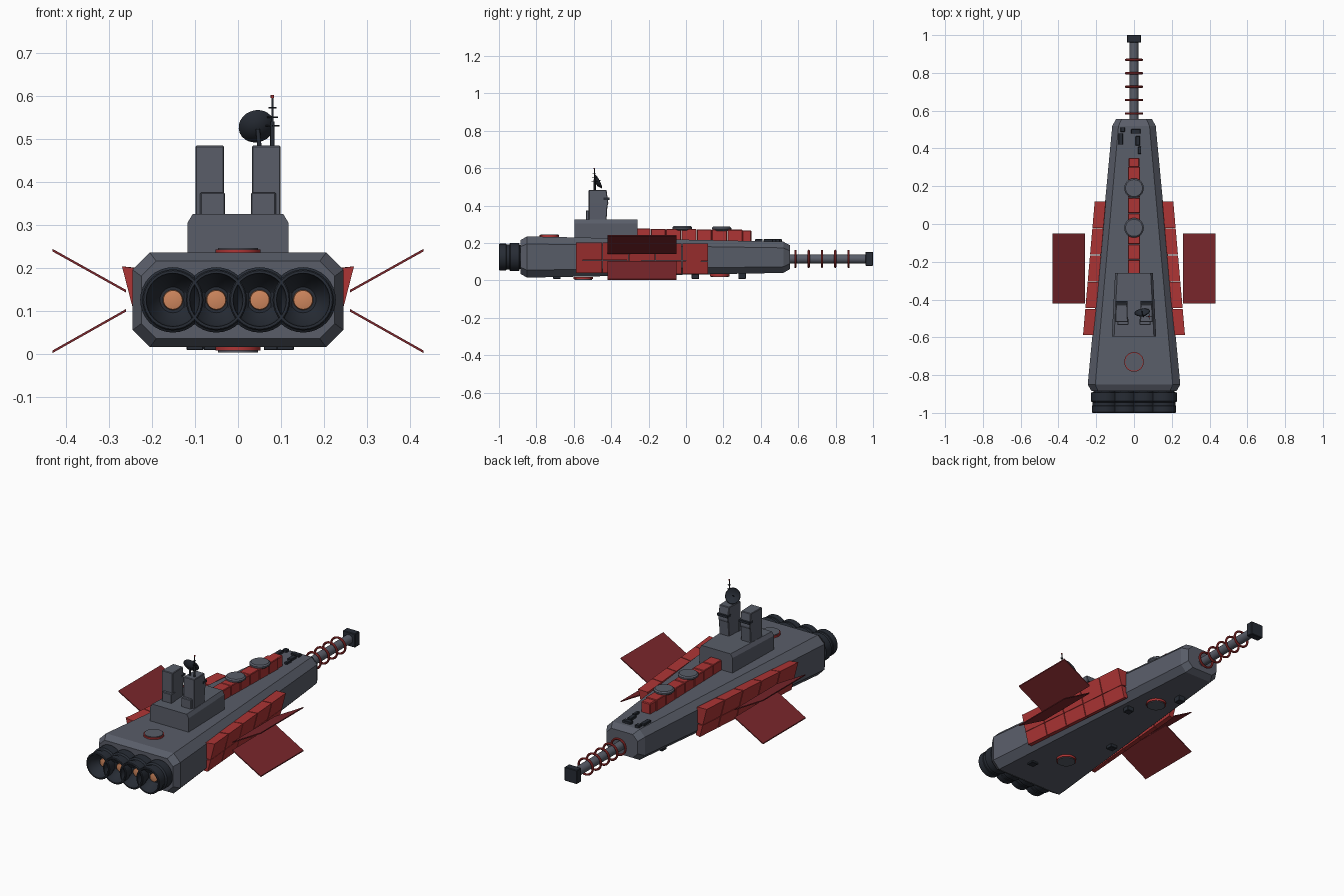
import bpy, bmesh, math
from mathutils import Vector, Matrix

if "Cube" in bpy.data.objects:
    bpy.data.objects.remove(bpy.data.objects["Cube"])


def material(name, rgb):
    m = bpy.data.materials.new(name)
    m.diffuse_color = (*rgb, 1)
    m.use_nodes = True
    m.node_tree.nodes["Principled BSDF"].inputs["Base Color"].default_value = m.diffuse_color
    return m


GREY = material("slate", (0.10, 0.11, 0.14))
DARK = material("gunmetal", (0.02, 0.025, 0.035))
RED = material("red_armour", (0.42, 0.035, 0.035))
WINE = material("dark_red", (0.2, 0.02, 0.025))
GLOW = material("engine_glow", (0.62, 0.24, 0.11))


def finish(name, bm, mat, smooth=False, bevel=0):
    bmesh.ops.recalc_face_normals(bm, faces=bm.faces)
    me = bpy.data.meshes.new(name)
    bm.to_mesh(me)
    bm.free()
    me.materials.append(mat)
    ob = bpy.data.objects.new(name, me)
    bpy.context.collection.objects.link(ob)
    if bevel:
        mod = ob.modifiers.new("bevel", 'BEVEL')
        mod.width, mod.segments = bevel, 1
    if smooth:
        bpy.ops.object.select_all(action='DESELECT')
        ob.select_set(True)
        bpy.context.view_layer.objects.active = ob
        bpy.ops.object.shade_smooth_by_angle(angle=math.radians(35))
    return ob


def loft(name, rings, mat, bevel=0):
    bm = bmesh.new()
    vs = [[bm.verts.new(p) for p in r] for r in rings]
    n = len(vs[0])
    for a, b in zip(vs, vs[1:]):
        for i in range(n):
            bm.faces.new((a[i], a[(i + 1) % n], b[(i + 1) % n], b[i]))
    bm.faces.new(vs[0])
    bm.faces.new(vs[-1])
    return finish(name, bm, mat, bevel=bevel)


def box(name, x, y, z, mat, bevel=0):
    rings = [[(x[0], v, z[0]), (x[1], v, z[0]), (x[1], v, z[1]), (x[0], v, z[1])] for v in y]
    return loft(name, rings, mat, bevel)


def lathe(name, profile, origin, axis, mat, n=24):
    """Revolve (radius, distance) points round an axis through origin."""
    bm = bmesh.new()
    vs = [bm.verts.new((r, 0, h)) for r, h in profile]
    es = [bm.edges.new(p) for p in zip(vs, vs[1:])]
    bmesh.ops.spin(bm, geom=vs + es, cent=(0, 0, 0), axis=(0, 0, 1),
                   angle=math.tau, steps=n, use_duplicate=False)
    bmesh.ops.remove_doubles(bm, verts=bm.verts, dist=1e-5)
    rot = Vector((0, 0, 1)).rotation_difference(Vector(axis)).to_matrix().to_4x4()
    bmesh.ops.transform(bm, matrix=Matrix.Translation(origin) @ rot, verts=bm.verts)
    return finish(name, bm, mat, smooth=True)


def rod(name, a, b, r, mat, n=12):
    d = Vector(b) - Vector(a)
    return lathe(name, [(0, 0), (r, 0), (r, d.length), (0, d.length)], a, d, mat, n)


# Hull: tapered octagonal loft with chamfered ends
def hull_ring(y, w, zb, zt, c):
    return [(-w, y, zb + c), (-w + c, y, zb), (w - c, y, zb), (w, y, zb + c),
            (w, y, zt - c), (w - c, y, zt), (-w + c, y, zt), (-w, y, zt - c)]


rings = [hull_ring(-0.885, 0.225, 0.035, 0.215, 0.035)]
for i in range(8):
    t = i / 7
    rings.append(hull_ring(-0.85 + 1.37 * t, 0.245 - 0.13 * t, 0.015 + 0.025 * t,
                           0.235 - 0.028 * t, 0.04 - 0.007 * t))
rings.append(hull_ring(0.555, 0.095, 0.06, 0.188, 0.03))
loft("hull", rings, GREY)

# Engines: flange, hollow nozzle and glowing core
for i in range(4):
    o = (-0.1515 + 0.101 * i, 0, 0.125)
    lathe("engine_nozzle", [(0, -0.87), (0.064, -0.87), (0.064, -0.89), (0.076, -0.892), (0.076, -0.938),
                            (0.068, -0.945), (0.068, -0.96), (0.071, -0.963), (0.071, -0.996),
                            (0.068, -1.0), (0.062, -1.0), (0.058, -0.97), (0.03, -0.935), (0, -0.935)],
          o, (0, 1, 0), DARK, 32)
    lathe("engine_core", [(0, -0.93), (0.024, -0.93), (0.022, -0.95), (0, -0.955)], o, (0, 1, 0), GLOW, 20)

# Bow gun with coils and muzzle block
rod("gun_barrel", (0, 0.54, 0.115), (0, 0.98, 0.115), 0.024, GREY, 20)
box("gun_muzzle", (-0.038, 0.038), (0.96, 1.0), (0.077, 0.153), DARK, 0.003)
for i in range(5):
    ring = [(0.043 + 0.006 * math.cos(a * math.tau / 8), 0.006 * math.sin(a * math.tau / 8)) for a in range(9)]
    lathe("gun_coil", ring, (0, 0.585 + 0.071 * i, 0.115), (0, 1, 0), RED, 28)

# Side armour: leaning red plates, with fins
for s in (1, -1):
    for k in range(5):
        for z0, z1 in ((0.04, 0.108), (0.11, 0.203)):
            sec = []
            for t0 in (k / 5 + 0.003, (k + 1) / 5 - 0.003):
                y, off = -0.59 + 0.71 * t0, -0.062 * t0
                outer = [(0.228 + 0.042 * (z - 0.04) / 0.163 + off, z - 0.006 * t0) for z in (z0, z1)]
                inner = [(0.212 + off, z1 - 0.008), (0.205 + off, z0)]
                sec.append([(s * x, y, z) for x, z in outer + inner])
            loft("side_armour", sec, RED)
    for za, zb in ((0.145, 0.241), (0.101, 0.004)):
        h = 0.003
        loft("fin", [[(s * 0.26, y, za - h), (s * 0.432, y, zb - h), (s * 0.432, y, zb + h),
                      (s * 0.26, y, za + h)] for y in (-0.42, -0.05)], WINE)

# Spine: row of red blocks on the deck
for i in range(7):
    y = -0.27 + 0.082 * i
    box("spine_block", (-0.033, 0.033), (y, y + 0.08), (0.2, 0.277 - 0.001 * i), RED, 0.003)
box("spine_nose", (-0.028, 0.028), (0.3, 0.35), (0.2, 0.268), RED, 0.004)

# Round turrets and hatches, above and below
for y, z in ((0.19, 0.265), (-0.02, 0.268)):
    lathe("turret", [(0, 0), (0.042, 0), (0.052, 0.008), (0.052, 0.016), (0.045, 0.022), (0, 0.022)],
          (0, y, z), (0, 0, 1), GREY)
for y, z in ((-0.73, 0.23), (-0.55, 0.007), (0.18, 0.022)):
    rod("hatch_rim", (0, y, z), (0, y, z + 0.012), 0.052, RED, 24)
    up = 1 if z > 0.1 else -1
    zc = z + 0.006 + up * 0.007
    rod("hatch", (0, y, zc - 0.003), (0, y, zc + 0.003), 0.047, GREY, 24)

# Bridge: tapered base and twin towers
loft("bridge_base", [[(-w, y, 0.2), (w, y, 0.2), (w, y, 0.305), (w - 0.012, y, 0.325),
                      (-w + 0.012, y, 0.325), (-w, y, 0.305)]
                     for y, w in ((-0.595, 0.117), (-0.43, 0.109), (-0.26, 0.1))], GREY)
for s in (1, -1):
    loft("tower", [[(s * 0.032, -0.52, z), (s * 0.099, -0.52, z), (s * 0.096, y1, z), (s * 0.036, y1, z)]
                   for z, y1 in ((0.32, -0.425), (0.40, -0.42), (0.41, -0.415), (0.484, -0.425))], GREY, 0.003)
    box("tower_window", sorted((s * 0.034, s * 0.098)), (-0.44, -0.408), (0.43, 0.442), DARK)
    box("tower_foot", sorted((s * 0.03, s * 0.088)), (-0.535, -0.5), (0.32, 0.375), GREY, 0.003)

# Dish and mast
lathe("dish", [(0, 0), (0.022, 0.005), (0.04, 0.018), (0.042, 0.02), (0.039, 0.021), (0.02, 0.009), (0, 0.005)],
      (0.046, -0.485, 0.52), (-0.15, 0.9, 0.45), DARK)
rod("dish_feed", (0.046, -0.485, 0.52), (0.041, -0.458, 0.535), 0.002, DARK, 8)
rod("dish_post", (0.05, -0.487, 0.48), (0.046, -0.485, 0.522), 0.005, DARK)
rod("mast_base", (0.08, -0.49, 0.48), (0.08, -0.49, 0.54), 0.005, DARK)
rod("mast", (0.08, -0.49, 0.53), (0.08, -0.49, 0.597), 0.0025, DARK)
rod("mast_lamp", (0.08, -0.49, 0.595), (0.08, -0.49, 0.602), 0.004, RED)
for z, l in ((0.53, 0.016), (0.55, 0.013), (0.572, 0.009)):
    rod("mast_arm", (0.08 - l, -0.49, z), (0.08 + l, -0.49, z), 0.0015, DARK, 6)
    rod("mast_spar", (0.08, -0.49 - l, z), (0.08, -0.49 + l, z), 0.0015, DARK, 6)

# Deck fittings on the bow and belly
for x, y, w, d in ((-0.07, 0.45, 0.012, 0.03), (0.01, 0.49, 0.025, 0.012), (0.02, 0.44, 0.012, 0.025),
                   (0.03, 0.39, 0.008, 0.02), (-0.06, 0.5, 0.012, 0.012)):
    box("bow_fitting", (x - w, x + w), (y - d, y + d), (0.2, 0.221), DARK, 0.002)
for x, y in ((0.11, -0.69), (-0.1, -0.3), (0.08, 0.05), (-0.06, 0.3)):
    box("belly_fitting", (x - 0.02, x + 0.02), (y - 0.02, y + 0.02), (0.008, 0.045), DARK, 0.002)
